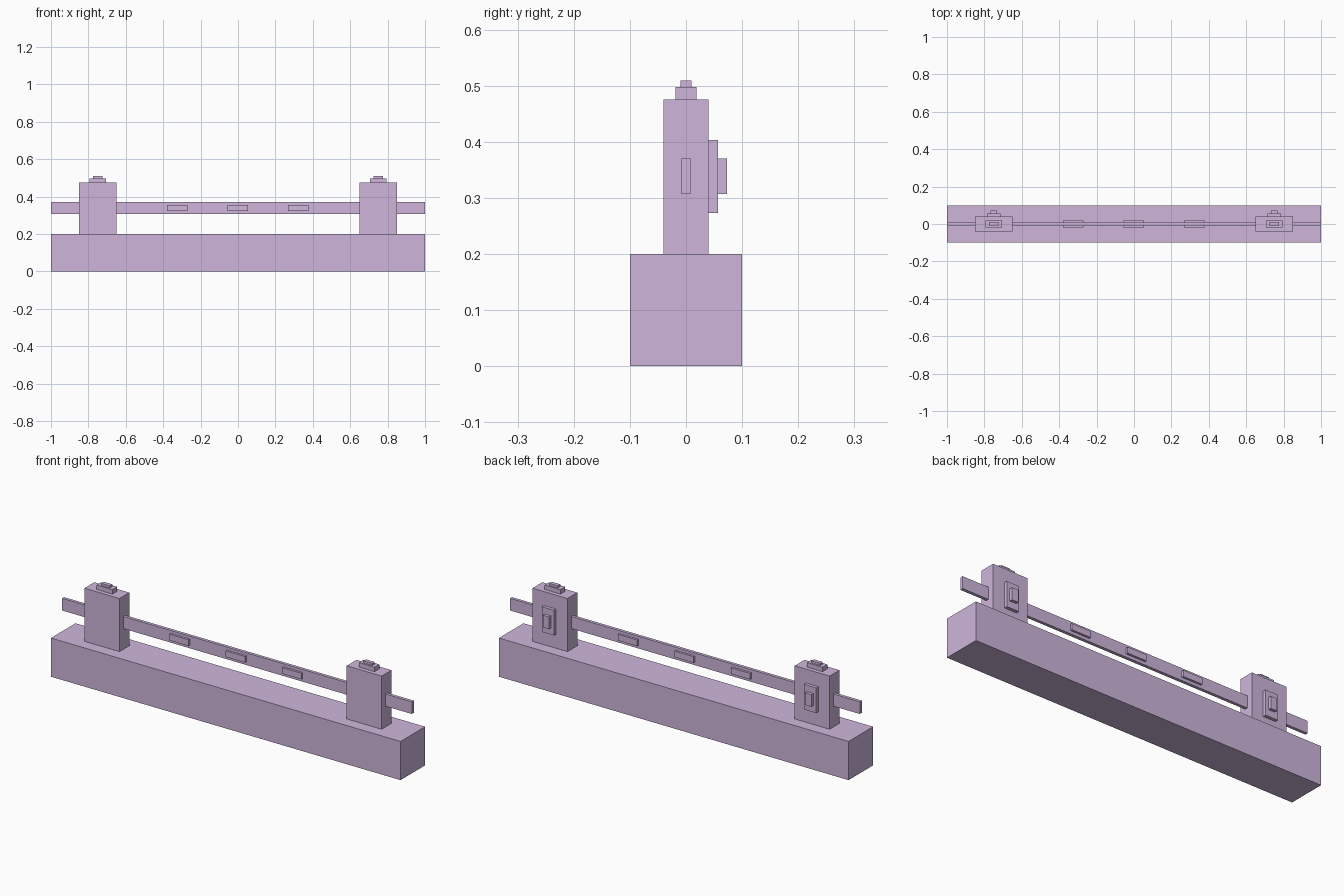
import bpy
import bmesh

if "Cube" in bpy.data.objects:
    bpy.data.objects.remove(bpy.data.objects["Cube"])


def box(name, x, y, z):
    """Box from (min, max) ranges on each axis."""
    ranges = (x, y, z)
    bm = bmesh.new()
    bmesh.ops.create_cube(bm, size=1)
    for v in bm.verts:
        v.co = [(r[0] + r[1]) / 2 + c * (r[1] - r[0]) for c, r in zip(v.co, ranges)]
    mesh = bpy.data.meshes.new(name)
    bm.to_mesh(mesh)
    bm.free()
    obj = bpy.data.objects.new(name, mesh)
    bpy.context.collection.objects.link(obj)
    mesh.materials.append(lilac)
    return obj


lilac = bpy.data.materials.new("lilac")
lilac.diffuse_color = (0.62, 0.47, 0.71, 1)
lilac.use_nodes = True
lilac.node_tree.nodes["Principled BSDF"].inputs["Base Color"].default_value = lilac.diffuse_color

# Long base wall and thin rail
box("base", (-1, 1), (-0.1, 0.1), (0, 0.2))
box("rail", (-1, 1), (-0.008, 0.008), (0.307, 0.37))

# Raised panels passing through the rail
for i in (-1, 0, 1):
    cx = i * 0.323 - 0.002
    box("rail_panel", (cx - 0.055, cx + 0.055), (-0.019, 0.019), (0.323, 0.355))

# Posts with stepped caps and stepped plates on the back
post_parts = (
    ("post", 0.1, (-0.04, 0.04), (0.2, 0.475)),
    ("post_cap", 0.045, (-0.019, 0.019), (0.475, 0.498)),
    ("cap_knob", 0.025, (-0.01, 0.01), (0.498, 0.509)),
    ("back_plate", 0.035, (0.04, 0.057), (0.273, 0.403)),
    ("back_boss", 0.018, (0.057, 0.073), (0.307, 0.37)),
)
for cx in (-0.75, 0.75):
    for name, half, y, z in post_parts:
        box(name, (cx - half, cx + half), y, z)
